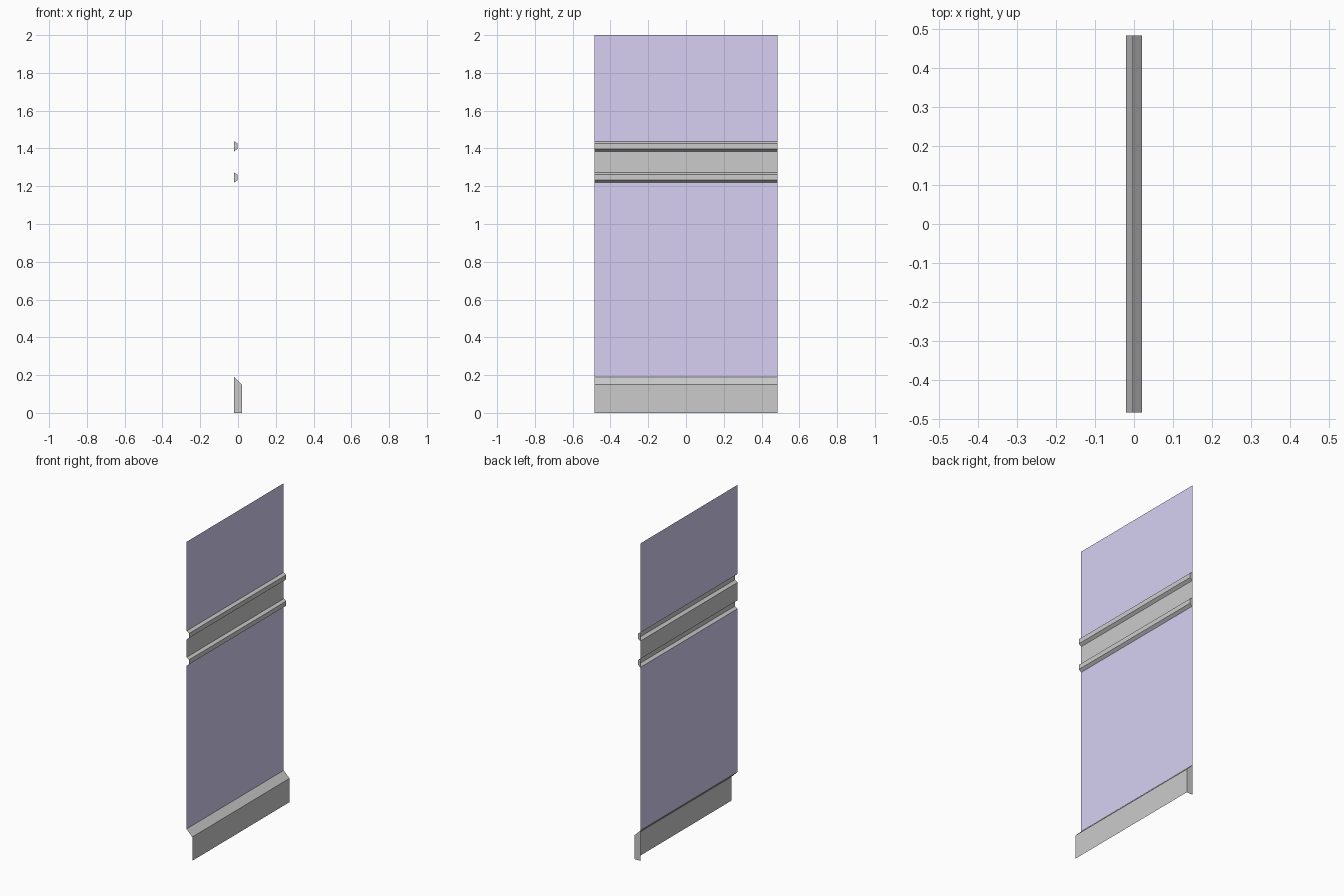
import bpy, bmesh

if "Cube" in bpy.data.objects:
    bpy.data.objects.remove(bpy.data.objects["Cube"])

HALF = 0.484    # half the wall length along y
BACK = -0.02    # plane of the wall sheet


def strip(name, profile, capped=False, material=None):
    """Extrude an (x, z) profile along y; optionally close the +y end."""
    bm = bmesh.new()
    near = [bm.verts.new((x, -HALF, z)) for x, z in profile]
    far = [bm.verts.new((x, HALF, z)) for x, z in profile]
    for i in range(len(profile) - 1):
        bm.faces.new((near[i + 1], far[i + 1], far[i], near[i]))
    if capped:
        bm.faces.new(far[::-1] if profile[0][1] < profile[-1][1] else far)
    mesh = bpy.data.meshes.new(name)
    bm.to_mesh(mesh)
    bm.free()
    obj = bpy.data.objects.new(name, mesh)
    bpy.context.collection.objects.link(obj)
    if material:
        mesh.materials.append(material)
    return obj


def rail(name, z):
    """Bevelled moulding whose lower edge sits at height z."""
    strip(name, [(BACK, z + 0.053), (-0.003, z + 0.042),
                 (-0.003, z + 0.013), (BACK, z)], capped=True)


paint = bpy.data.materials.new("purple_paint")
paint.diffuse_color = (0.68, 0.63, 0.90, 1)
paint.use_nodes = True
paint.node_tree.nodes["Principled BSDF"].inputs["Base Color"].default_value = paint.diffuse_color

# Skirting board with sloped top, open at the back
strip("skirting_board", [(BACK, 0.19), (0.02, 0.15), (0.02, 0.0), (BACK, 0.0)][:3],
      material=None)
# Triangular and rectangular end of the skirting board
end = bpy.data.meshes.new("skirting_end")
end.from_pydata([(BACK, HALF, 0), (BACK, HALF, 0.19), (0.02, HALF, 0.15), (0.02, HALF, 0)],
                [], [(0, 1, 2, 3)])
bpy.context.collection.objects.link(bpy.data.objects.new("skirting_end", end))

# Flat wall sheets
strip("lower_wall", [(BACK, 1.219), (BACK, 0.19)], material=paint)
strip("middle_band", [(BACK, 1.385), (BACK, 1.272)])
strip("upper_wall", [(BACK, 2.0), (BACK, 1.438)], material=paint)

# Pair of mouldings framing the middle band
rail("lower_rail", 1.219)
rail("upper_rail", 1.385)
